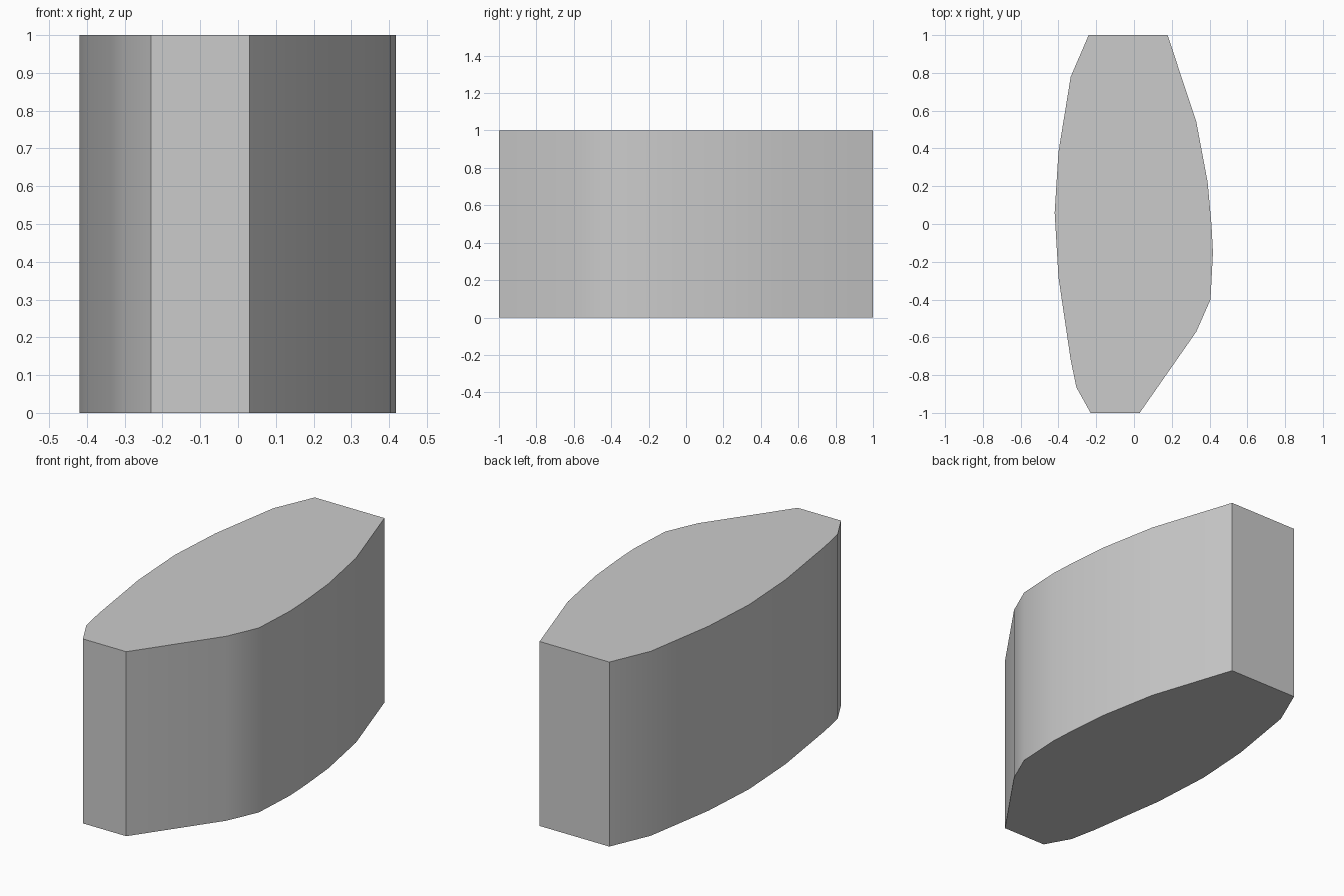
import bpy, bmesh, math

cube = bpy.data.objects.get("Cube")
if cube:
    bpy.data.objects.remove(cube, do_unlink=True)

# Single plain grey
grey = bpy.data.materials.new("plain grey")
grey.use_nodes = True
colour = (0.6, 0.6, 0.6, 1)
grey.diffuse_color = colour
grey.node_tree.nodes["Principled BSDF"].inputs["Base Color"].default_value = colour

# Outline of the block seen from above, counter-clockwise
outline = [
    (-0.23, -1), (0.03, -1), (0.33, -0.57), (0.405, -0.4),
    (0.418, -0.15), (0.41, 0), (0.39, 0.22), (0.33, 0.54),
    (0.178, 1), (-0.24, 1), (-0.335, 0.78), (-0.4, 0.38),
    (-0.42, 0.06), (-0.4, -0.28), (-0.335, -0.72), (-0.305, -0.865),
]
height = 1.0

# Block: the outline raised straight up with flat caps
bm = bmesh.new()
base = bm.faces.new([bm.verts.new((x, y, 0)) for x, y in outline])
raised = bmesh.ops.extrude_face_region(bm, geom=[base], use_keep_orig=True)
top_verts = [v for v in raised["geom"] if isinstance(v, bmesh.types.BMVert)]
bmesh.ops.translate(bm, verts=top_verts, vec=(0, 0, height))
bmesh.ops.recalc_face_normals(bm, faces=bm.faces[:])

mesh = bpy.data.meshes.new("curved_block")
bm.to_mesh(mesh)
bm.free()
mesh.materials.append(grey)
block = bpy.data.objects.new("curved_block", mesh)
bpy.context.collection.objects.link(block)

# Soft sides, crisp rims and end corners
bpy.ops.object.select_all(action="DESELECT")
block.select_set(True)
bpy.context.view_layer.objects.active = block
bpy.ops.object.shade_smooth_by_angle(angle=math.radians(30))
